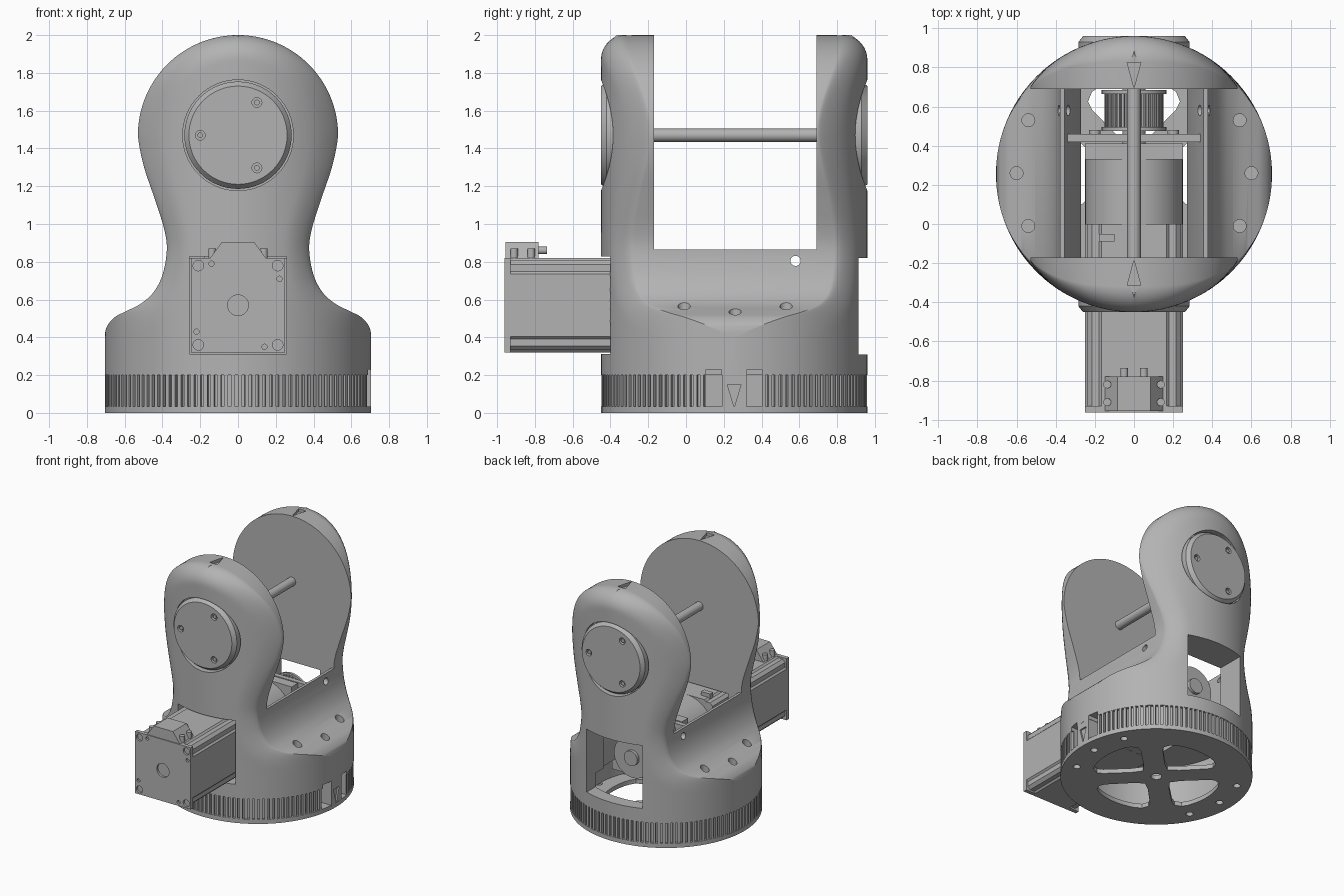
import bpy, bmesh, math
from mathutils import Vector

cube = bpy.data.objects.get("Cube")
if cube:
    bpy.data.objects.remove(cube, do_unlink=True)

grey = bpy.data.materials.new("plain_grey")
grey.use_nodes = True
GREY = (0.45, 0.45, 0.45, 1)
grey.diffuse_color = GREY
grey.node_tree.nodes["Principled BSDF"].inputs["Base Color"].default_value = GREY

R, CY = 0.705, 0.255          # turret radius and axis
HUB_Z, MOTOR_Z = 1.47, 0.57   # arm pivot and motor heights


def finish(name, bm):
    bmesh.ops.recalc_face_normals(bm, faces=bm.faces)
    mesh = bpy.data.meshes.new(name)
    bm.to_mesh(mesh)
    bm.free()
    mesh.materials.append(grey)
    ob = bpy.data.objects.new(name, mesh)
    bpy.context.collection.objects.link(ob)
    return ob


def loft(name, rings):
    """Skin a stack of equal closed rings and cap both ends."""
    bm = bmesh.new()
    loops = [[bm.verts.new(p) for p in ring] for ring in rings]
    n = len(loops[0])
    for a, b in zip(loops, loops[1:]):
        for i in range(n):
            j = (i + 1) % n
            bm.faces.new((a[i], a[j], b[j], b[i]))
    bm.faces.new(loops[0][::-1])
    bm.faces.new(loops[-1])
    return finish(name, bm)


def place(axis, u, v, a):
    return {"x": (a, u, v), "y": (u, a, v), "z": (u, v, a)}[axis]


def prism(name, axis, pts, a, b):
    return loft(name, [[place(axis, u, v, t) for u, v in pts] for t in (a, b)])


def box(name, x0, x1, y0, y1, z0, z1):
    return prism(name, "z", [(x0, y0), (x1, y0), (x1, y1), (x0, y1)], z0, z1)


def circle(u, v, r, n=32):
    return [(u + r * math.cos(math.tau * i / n), v + r * math.sin(math.tau * i / n))
            for i in range(n)]


def rod(name, axis, u, v, r, a, b, n=32):
    return prism(name, axis, circle(u, v, r, n), a, b)


def gear(u, v, r_out, r_in, teeth):
    pts = []
    for i in range(teeth):
        for k, r in ((0, r_out), (0.55, r_out), (0.55, r_in), (1, r_in)):
            t = math.tau * (i + k) / teeth
            pts.append((u + r * math.cos(t), v + r * math.sin(t)))
    return pts


def cut(target, *tools):
    bpy.context.view_layer.objects.active = target
    for tool in tools:
        mod = target.modifiers.new("cut", "BOOLEAN")
        mod.operation, mod.solver, mod.object = "DIFFERENCE", "EXACT", tool
        bpy.ops.object.modifier_apply(modifier=mod.name)
        bpy.data.objects.remove(tool, do_unlink=True)


# Half silhouette of the body: shoulder, neck, round head
ctrl = [Vector(p) for p in (
    (.705, .2), (.705, .4), (.692, .46), (.655, .505), (.6, .535), (.52, .575), (.45, .635),
    (.4, .73), (.377, .86), (.39, .97), (.44, 1.13), (.5, 1.31), (.53, 1.47), (.52, 1.56))]
outline = [ctrl[0]]
for i in range(1, len(ctrl) - 2):
    p0, p1, p2, p3 = ctrl[i - 1:i + 3]
    for k in range(5):
        t = k / 5
        outline.append(p1 + 0.5 * t * ((p2 - p0) + t * ((2 * p0 - 5 * p1 + 4 * p2 - p3)
                       + t * (3 * p1 - p0 - 3 * p2 + p3))))
for k in range(31):
    t = math.radians(3 * k if k < 30 else 89)
    outline.append(Vector((0.53 * math.cos(t), HUB_Z + 0.53 * math.sin(t))))


def edge_distance(p):
    best = 9
    for a, b in zip(outline, outline[1:]):
        ab = b - a
        t = max(0, min(1, (p - a).dot(ab) / ab.length_squared))
        best = min(best, (p - a - t * ab).length)
    return best


def half_depth(x, z, fillet=0.13):
    d = min(fillet, edge_distance(Vector((abs(x), z))))
    drop = fillet - math.sqrt(max(0, fillet ** 2 - (fillet - d) ** 2))
    flat = max(0, 1 - (x / R) ** 2)
    return max(0.002, R * math.sqrt(flat) - drop * flat ** 2)


# Turret body lofted from horizontal slices
rings, STEPS = [], 40
for w, z in outline:
    xs = [-w * math.cos(math.pi * i / STEPS) for i in range(STEPS + 1)]
    ds = [half_depth(x, z) for x in xs]
    rings.append([(x, CY - d, z) for x, d in zip(xs, ds)]
                 + [(x, CY + d, z) for x, d in zip(xs[::-1], ds[::-1])])
body = loft("turret_body", rings)

# Fork slot, inner cavity, windows and bolt holes
cavity = [(-.27, .1), (.27, .1), (.27, .6), (.355, .865), (.355, .9),
          (-.355, .9), (-.355, .865), (-.27, .6)]
cut(body,
    box("slot", -1, 1, -.17, .69, .865, 2.3),
    rod("hollow", "z", 0, CY, .6, .1, .42, 64),
    prism("cavity", "y", cavity, -.17, .69),
    box("front_window", -.258, .258, -.8, -.1, .312, .828),
    box("back_window", -.25, .25, .6, 1.2, .31, .82),
    rod("cross_hole", "x", .58, .805, .027, -1, 1))
for s in (-1, 1):
    for x, y in ((.54, .53), (.6, .26), (.54, -.01)):
        cut(body, rod("bolt_hole", "z", s * x, y, .033, .475, .8, 20))
    face = CY + s * R
    cut(body, rod("cap_pocket", "y", 0, HUB_Z, .293, face - s * .08, face + s * .1, 64))
    tip, back = CY + s * .44, CY + s * .57
    cut(body, prism("arrow", "z", [(0, tip), (.035, back), (-.035, back)], 1.975, 2.1))
    y = CY + s * .108
    cut(body, box("notch", .62, .8, y - .04, y + .04, .1, .23))

# Round hub caps with chamfered rims and three screws
for s, label in ((-1, "front"), (1, "back")):
    face = CY + s * R
    cap = loft(label + "_hub_cap", [
        [place("y", u, v, face - s * d) for u, v in circle(0, HUB_Z, r, 64)]
        for d, r in ((.09, .284), (.03, .284), (0, .26))])
    for k in range(3):
        t = math.radians(60 + 120 * k)
        u, v = -s * .2 * math.cos(t), HUB_Z + .2 * math.sin(t)
        cut(cap, rod("screw_hole", "y", u, v, .026, face - s * .025, face + s * .1, 20))
        rod(label + "_cap_screw", "y", u, v, .015, face - s * .05, face - s * .008, 16)

rod("pivot_axle", "y", 0, HUB_Z, .035, -.2, .72)

# Toothed ring with a gap for the pointer tab
ring = prism("toothed_ring", "z", gear(0, CY, .703, .682, 120), .035, .2)
cut(ring, rod("ring_bore", "z", 0, CY, .6, 0, .4, 64),
    box("ring_gap", .6, .8, CY - .148, CY + .148, 0, .4))
tab = box("pointer_tab", .6, .703, CY - .065, CY + .065, .03, .23)
cut(tab, prism("tab_arrow", "x", [(CY, .03), (CY + .036, .15), (CY - .036, .15)], .69, .8))

# Base plate with four spoked openings
base = rod("base_plate", "z", 0, CY, R, 0, .035, 96)
for k in range(4):
    turn = k * math.pi / 2
    petal = [(.13, 0), (.18, -.07), (.33, -.215), (.37, -.235), (.42, -.215)]
    petal += [(.48 * math.cos(math.radians(a)), .48 * math.sin(math.radians(a)))
              for a in range(-21, 22, 6)]
    petal += [(.42, .215), (.37, .235), (.33, .215), (.18, .07)]
    c, s = math.cos(turn), math.sin(turn)
    cut(base, prism("petal", "z", [(u * c - v * s, CY + u * s + v * c) for u, v in petal],
                    -.1, .1))
cut(base, rod("centre_hole", "z", 0, CY, .04, -.1, .1))
for s in (-1, 1):
    for x, y in ((.54, .53), (.6, .26), (.54, -.01)):
        cut(base, rod("base_hole", "z", s * x, y, .027, -.1, .1, 20))

# Motor body with stepped corners
corner = [(.25, .165), (.237, .178), (.237, .215), (.215, .237), (.178, .237), (.165, .25)]
section = []
for sx, sz in ((1, 1), (-1, 1), (-1, -1), (1, -1)):
    quarter = corner if sx * sz > 0 else corner[::-1]
    section += [(sx * u, MOTOR_Z + sz * v) for u, v in quarter]
motor = prism("motor_body", "y", section, -.945, 0)
end = box("motor_end_plate", -.25, .25, -.962, -.93, .32, .82)
cut(end, rod("shaft_hole", "y", 0, MOTOR_Z, .055, -1, -.945))
for sx in (-1, 1):
    for sz in (-1, 1):
        cut(end, rod("corner_hole", "y", sx * .21, MOTOR_Z + sz * .21, .028, -1, -.945, 20))
for u, v in ((-.14, .22), (.22, .14), (-.22, -.14), (.14, -.22)):
    cut(end, rod("small_hole", "y", u, MOTOR_Z + v, .014, -1, -.945, 16))

# Plug housing on top of the motor
prism("motor_plug", "y", [(-.155, .81), (.155, .81), (.085, .905), (-.085, .905)], -.955, -.78)
for s in (-1, 1):
    rod("plug_pin", "y", s * .05, .86, .02, -.8, -.735, 16)
    for y in (-.91, -.82):
        rod("plug_lug", "z", s * .137, y, .02, .81, .87, 16)

# Gearbox, mounting plate and pulley inside the cavity
rod("gearbox", "y", 0, MOTOR_Z, .25, 0, .34, 48)
box("gearbox_flange", -.25, .25, .33, .41, .32, .82)
box("inner_plug", -.18, -.1, -.09, -.05, .78, .85)
box("mounting_plate", -.34, .34, .42, .46, .3, .82)
prism("drive_pulley", "y", gear(0, MOTOR_Z, .15, .135, 36), .48, .68)
for y in (.475, .665):
    rod("pulley_flange", "y", 0, MOTOR_Z, .165, y, y + .02, 40)
rod("drive_shaft", "y", 0, MOTOR_Z, .06, .4, .71)
for sx in (-1, 1):
    for sz in (-1, 1):
        rod("plate_screw", "y", sx * .2, MOTOR_Z + sz * .2, .03, .45, .48, 20)

# Smooth shading that keeps creases sharp
for ob in bpy.context.collection.objects:
    if ob.type == "MESH" and ob.data.materials and ob.data.materials[0] == grey:
        bpy.ops.object.select_all(action="DESELECT")
        ob.select_set(True)
        bpy.context.view_layer.objects.active = ob
        bpy.ops.object.shade_smooth_by_angle(angle=math.radians(30))
